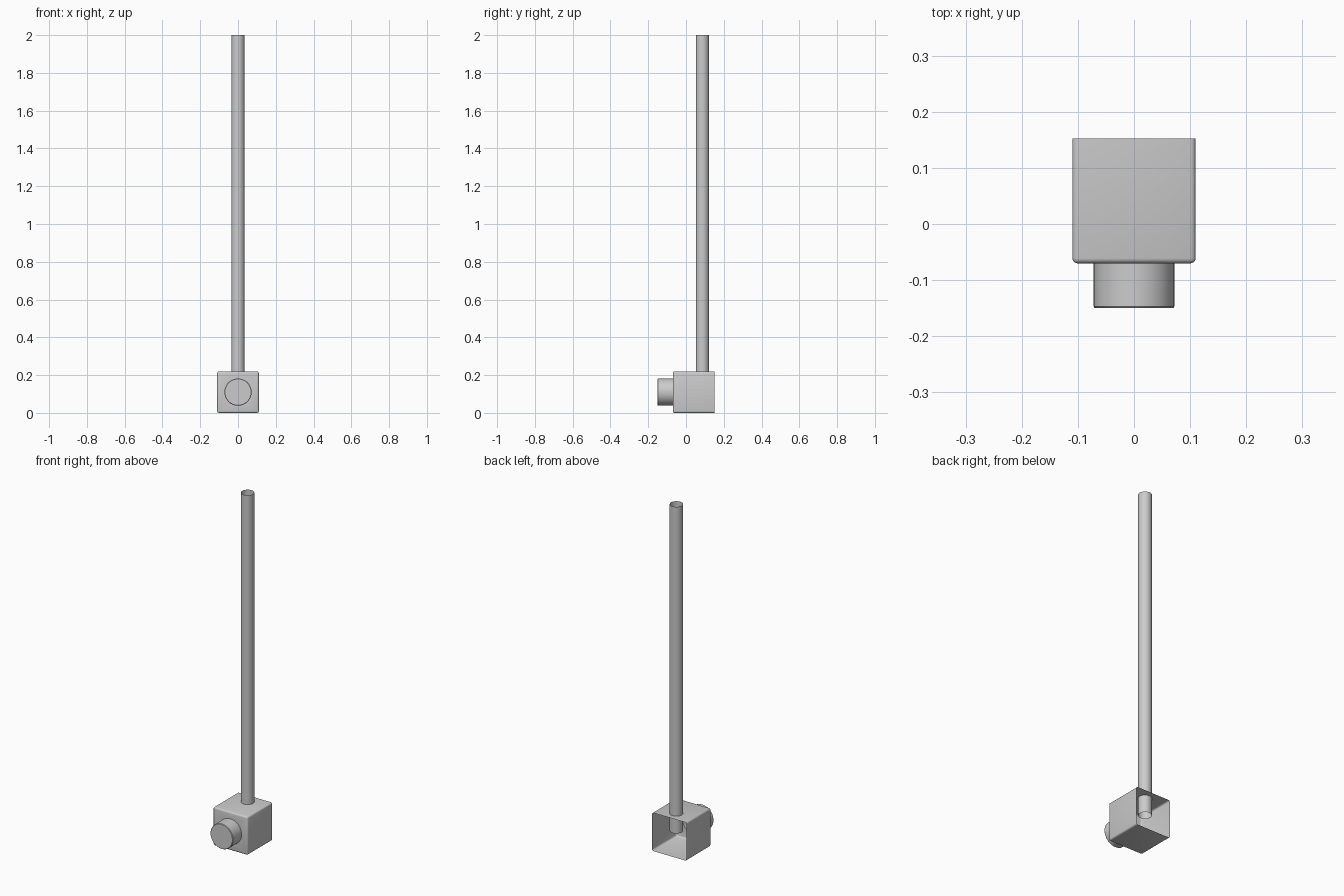
import bpy, bmesh, math
from mathutils import Matrix, Vector

if "Cube" in bpy.data.objects:
    bpy.data.objects.remove(bpy.data.objects["Cube"])

W, FRONT, BACK, SEG = 0.22, -0.07, 0.152, 48
CZ = W / 2


def finish(bm, name):
    bm.normal_update()
    me = bpy.data.meshes.new(name)
    bm.to_mesh(me)
    bm.free()
    ob = bpy.data.objects.new(name, me)
    bpy.context.collection.objects.link(ob)
    bpy.ops.object.select_all(action='DESELECT')
    ob.select_set(True)
    bpy.context.view_layer.objects.active = ob
    bpy.ops.object.shade_smooth_by_angle(angle=math.radians(35))
    return ob


# Housing: thin box, open at the back, with rounded edges
bm = bmesh.new()
bmesh.ops.create_cube(bm, size=1, matrix=Matrix.Translation((0, (FRONT + BACK) / 2, CZ))
                      @ Matrix.Diagonal((W, BACK - FRONT, W, 1)))
bm.normal_update()
bmesh.ops.delete(bm, geom=[f for f in bm.faces if f.normal.y > 0.9], context='FACES')
bmesh.ops.bevel(bm, geom=[e for e in bm.edges if not e.is_boundary], offset=0.009,
                segments=3, profile=0.5, affect='EDGES')
bm.normal_update()

# Round opening in the front wall
front = max((f for f in bm.faces if f.normal.y < -0.99), key=lambda f: f.calc_area())
outer = list(front.edges)
bmesh.ops.delete(bm, geom=[front], context='FACES_ONLY')


def ring(r, y):
    return [bm.verts.new((r * math.cos(2 * math.pi * i / SEG), y,
                          CZ + r * math.sin(2 * math.pi * i / SEG))) for i in range(SEG)]


rings = [ring(r, y) for r, y in ((0.072, FRONT), (0.072, -0.147), (0.0695, -0.15))]
inner = [bm.edges.new((rings[0][i], rings[0][(i + 1) % SEG])) for i in range(SEG)]
bmesh.ops.triangle_fill(bm, use_beauty=True, edges=outer + inner, normal=Vector((0, -1, 0)))

# Lens barrel drawn out of the opening, with a closed end
for a, b in zip(rings, rings[1:]):
    for i in range(SEG):
        j = (i + 1) % SEG
        bm.faces.new((a[i], a[j], b[j], b[i]))
bm.faces.new(rings[-1])
bmesh.ops.recalc_face_normals(bm, faces=bm.faces)
finish(bm, "housing_with_barrel")

# Pole: open tube that passes through the top of the housing
bm = bmesh.new()
low, high = 0.12, 2.0
bmesh.ops.create_cone(bm, cap_ends=False, segments=SEG, radius1=0.035, radius2=0.035,
                      depth=high - low, matrix=Matrix.Translation((0, 0.087, (low + high) / 2)))
finish(bm, "pole")
